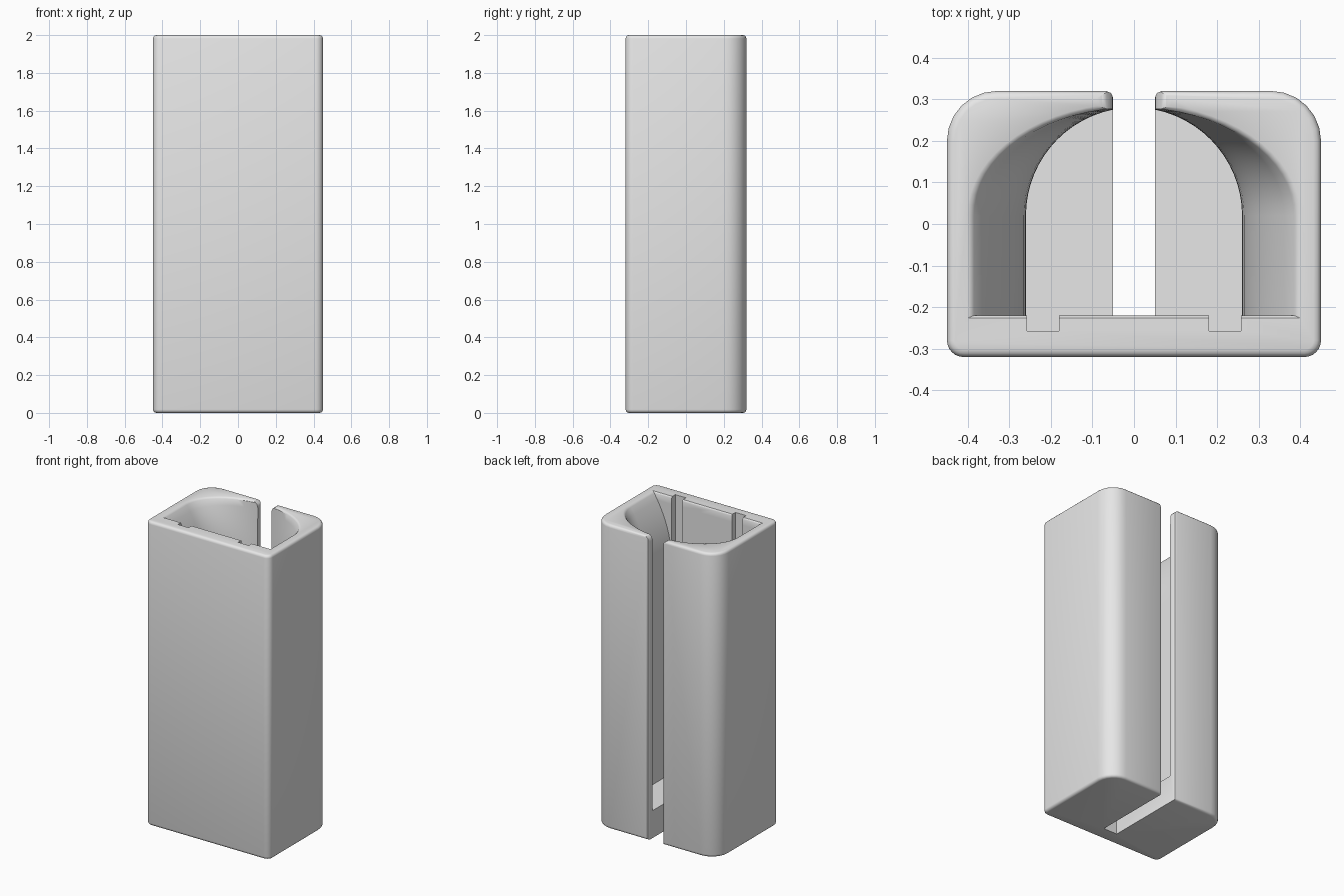
import bpy, bmesh, math

if "Cube" in bpy.data.objects:
    bpy.data.objects.remove(bpy.data.objects["Cube"])

W, D, H = 0.45, 0.32, 2.0      # half width, half depth, height
FLOOR, FRONT = 0.18, -0.22     # cavity floor height, inner face of front wall

grey = bpy.data.materials.new("light_grey")
grey.diffuse_color = (0.8, 0.8, 0.8, 1)
grey.use_nodes = True
grey.node_tree.nodes["Principled BSDF"].inputs["Base Color"].default_value = grey.diffuse_color


def loft(name, rings):
    """Closed solid through rings with equal point counts."""
    bm = bmesh.new()
    loops = [[bm.verts.new(p) for p in ring] for ring in rings]
    n = len(loops[0])
    for a, b in zip(loops, loops[1:]):
        for i in range(n):
            j = (i + 1) % n
            bm.faces.new((a[i], a[j], b[j], b[i]))
    bm.faces.new(loops[0][::-1])
    bm.faces.new(loops[-1])
    bmesh.ops.recalc_face_normals(bm, faces=bm.faces)
    mesh = bpy.data.meshes.new(name)
    bm.to_mesh(mesh)
    bm.free()
    mesh.materials.append(grey)
    obj = bpy.data.objects.new(name, mesh)
    bpy.context.collection.objects.link(obj)
    return obj


def body_ring(z, inset):
    """Rounded rectangle, large radius at the back, small at the front."""
    pts = []
    for sx, sy, start, r in ((1, 1, 0, 0.12), (-1, 1, 90, 0.12),
                             (-1, -1, 180, 0.04), (1, -1, 270, 0.04)):
        cx, cy = sx * (W - r), sy * (D - r)
        for k in range(7):
            a = math.radians(start + 15 * k)
            pts.append((cx + (r - inset) * math.cos(a),
                        cy + (r - inset) * math.sin(a), z))
    return pts


def cavity_ring(z, flare, rim=0.0):
    """Arched opening: flat front wall, straight sides, elliptical back."""
    rx, ry = 0.26 + flare + rim, 0.26 + rim
    pts = [(-rx, FRONT - rim * 0.6, z), (rx, FRONT - rim * 0.6, z)]
    for k in range(33):
        a = math.pi * k / 32
        pts.append((rx * math.cos(a), 0.02 + ry * math.sin(a), z))
    return pts


# Outer block with rounded top and bottom edges
R = 0.018
steps = [math.radians(a) for a in (0, 30, 60, 90)]
rings = [body_ring(R * (1 - math.sin(a)), R * (1 - math.cos(a))) for a in steps[::-1]]
rings += [body_ring(H - R * (1 - math.sin(a)), R * (1 - math.cos(a))) for a in steps]
holder = loft("holder_body", rings)

# Cavity that flares smoothly to the sides near the top
rings = [cavity_ring(FLOOR, 0)]
for k in range(11):
    t = k / 10
    rings.append(cavity_ring(1.59 + 0.4 * t, 0.125 * t * t))
rings += [cavity_ring(1.997, 0.127, 0.005), cavity_ring(H, 0.13, 0.011),
          cavity_ring(2.1, 0.13, 0.011)]
cutters = [loft("cavity_cutter", rings)]

# Slot through the back and floor, with eased outer edges
half = [(0.05, FRONT), (0.05, 0.303), (0.055, 0.315), (0.067, 0.32), (0.067, 0.4)]
plan = half + [(-x, y) for x, y in half[::-1]]
cutters.append(loft("slot_cutter", [[(x, y, z) for x, y in plan] for z in (-0.1, 2.1)]))

# Rounded corners at the top of the slot
half = [(0.03, 1.9)]
for k in range(6):
    a = math.radians(18 * k)
    half.append((0.09 - 0.04 * math.cos(a), 1.96 + 0.04 * math.sin(a)))
half.append((0.09, 2.1))
prof = half + [(-x, z) for x, z in half[::-1]]
cutters.append(loft("slot_top_cutter", [[(x, y, z) for x, z in prof] for y in (0.1, 0.4)]))

# Two vertical grooves in the inner face of the front wall
for s in (-1, 1):
    sq = [(s * 0.18, -0.257), (s * 0.258, -0.257), (s * 0.258, -0.2), (s * 0.18, -0.2)]
    cutters.append(loft("groove_cutter", [[(x, y, z) for x, y in sq] for z in (FLOOR, 2.1)]))

# Cut everything out of the block
bpy.context.view_layer.objects.active = holder
for c in cutters:
    c.hide_render = True
    mod = holder.modifiers.new(c.name, "BOOLEAN")
    mod.operation, mod.solver, mod.object = "DIFFERENCE", "EXACT", c
    bpy.ops.object.modifier_apply(modifier=mod.name)
for c in cutters:
    bpy.data.objects.remove(c)

# Smooth the rounded surfaces, keep the real edges crisp
bpy.ops.object.select_all(action="DESELECT")
holder.select_set(True)
bpy.ops.object.shade_smooth_by_angle(angle=math.radians(32))
